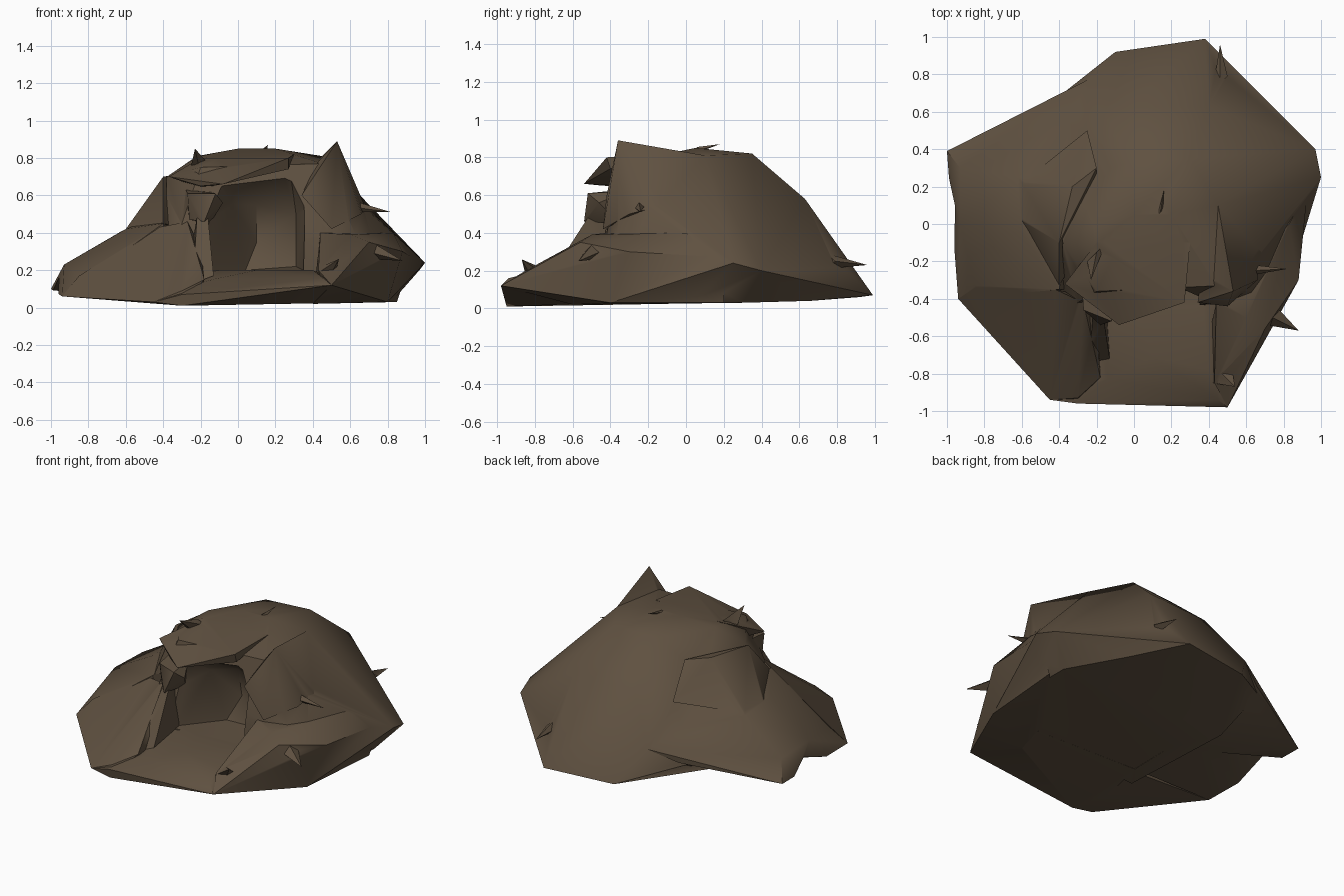
import bpy, bmesh, math

rock = bpy.data.materials.new("brown_rock")
rock.diffuse_color = (0.115, 0.082, 0.052, 1)


def hull(name, pts):
    """Faceted boulder: convex hull round a few corner points."""
    bm = bmesh.new()
    for p in pts:
        bm.verts.new(p)
    res = bmesh.ops.convex_hull(bm, input=bm.verts)
    junk = {g for g in res["geom_interior"] + res["geom_unused"] if isinstance(g, bmesh.types.BMVert)}
    bmesh.ops.delete(bm, geom=list(junk), context='VERTS')
    bmesh.ops.recalc_face_normals(bm, faces=bm.faces)
    me = bpy.data.meshes.new(name)
    bm.to_mesh(me)
    bm.free()
    me.materials.append(rock)
    ob = bpy.data.objects.new(name, me)
    bpy.context.collection.objects.link(ob)
    return ob


def combine(target, other, op):
    """Apply a boolean and discard the operand."""
    m = target.modifiers.new("bool", 'BOOLEAN')
    m.operation, m.object, m.solver = op, other, 'EXACT'
    bpy.context.view_layer.objects.active = target
    bpy.ops.object.modifier_apply(modifier=m.name)
    bpy.data.objects.remove(other)


# main dome
mound = hull("cave_mound", [
    (-.1, .92, .06), (.38, .99, .07), (.97, .4, .2), (1, .25, .24), (.82, 0, .03), (.8, -.4, .03),
    (.82, .3, .03), (.6, .66, .04), (-.4, -.5, .02), (-.45, .3, .03), (-.48, .62, .19),
    (-.25, .77, .28), (.4, .63, .58), (-.05, .62, .56),
    (.82, .1, .41), (.67, -.2, .54), (-.22, 0, .81), (0, .05, .85), (.2, .05, .85),
    (.45, .1, .81), (.3, .35, .82), (-.02, .33, .81), (-.38, -.1, .7), (-.2, -.36, .75),
    (.45, -.33, .77), (.48, -.42, .4), (-.3, -.42, .45)])

# left flank, the hollow under it and the shoulder above it
combine(mound, hull("left_flank", [
    (-1, .39, .1), (-.93, .3, .22), (-.94, -.4, .06), (-.93, 0, .23), (-.85, -.33, .17),
    (-.62, .25, .41), (-.6, -.05, .42), (-.4, -.35, .45), (-.4, .1, .5), (-.3, .3, .52),
    (-.42, .68, .2), (-.25, .77, .28), (-.3, -.35, .02), (-.3, .2, .03)]), 'UNION')
combine(mound, hull("flank_undercut", [
    (-1.05, .34, .06), (-1.05, -.36, .02), (-1.05, .1, .19), (-.5, .1, .02),
    (-1.05, .32, -.1), (-1.05, -.36, -.1), (-.5, .1, -.1)]), 'DIFFERENCE')
combine(mound, hull("left_shoulder", [
    (-.6, .02, .42), (-.6, .22, .41), (-.4, -.1, .7), (-.33, .2, .71), (-.25, .5, .5),
    (-.4, -.33, .45), (-.2, 0, .4), (-.2, .3, .7)]), 'UNION')

# front left slope
combine(mound, hull("front_left_slope", [
    (-.94, -.4, .06), (-.85, -.34, .17), (-.45, -.94, .03), (-.3, -.93, .09), (-.18, -.82, .15),
    (-.3, -.95, .01), (-.27, -.42, .46), (-.42, -.35, .43), (-.2, -.4, .03), (-.2, -.5, .32)]), 'UNION')

# front right flank
combine(mound, hull("front_right_flank", [
    (.5, -.98, .12), (.43, -.85, .2), (.7, -.56, .35), (.6, -.5, .39),
    (.88, -.3, .3), (.8, -.4, .03), (.93, .2, .27), (.85, .2, .03), (.5, -.2, .03), (.4, -.6, .02),
    (.44, -.42, .4), (.83, 0, .4)]), 'UNION')

# hollow of the cave
combine(mound, hull("cave_cutter", [
    (-.17, -1.1, .2), (-.19, -1.1, .45), (-.1, -1.1, .64), (.27, -1.1, .78), (.34, -1.1, .6),
    (.34, -1.1, .22), (-.18, -.45, .2), (-.18, -.45, .5), (-.1, -.4, .66), (.28, -.4, .72),
    (.36, -.42, .55), (.35, -.42, .2), (.04, -.18, .2), (.1, -.1, .35), (.31, -.2, .22),
    (.31, -.2, .5), (.1, -.14, .55), (-.03, -.25, .55)]), 'DIFFERENCE')

# front sill
combine(mound, hull("front_sill", [
    (-.45, -.94, .03), (-.3, -.96, .07), (-.3, -.95, .01), (.5, -.98, .12), (.45, -.94, .16),
    (-.14, -.83, .15), (.1, -.71, .2), (.4, -.78, .2), (.8, -.4, .03), (-.3, -.35, .02),
    (-.15, -.4, .2), (.4, -.4, .2)]), 'UNION')

# overhanging slab, door post and peak
combine(mound, hull("overhang", [
    (-.37, -.32, .7), (-.2, -.44, .65), (-.08, -.54, .66), (.27, -.42, .8), (.27, -.4, .74),
    (-.2, -.1, .8), (.3, -.1, .82), (-.2, -.2, .64)]), 'UNION')
combine(mound, hull("left_post_head", [
    (-.27, -.46, .61), (-.12, -.52, .61), (-.08, -.46, .56), (-.18, -.54, .46), (-.26, -.45, .47),
    (-.28, -.32, .63), (-.15, -.32, .62), (-.15, -.35, .45)]), 'UNION')
combine(mound, hull("left_post", [
    (-.22, -.5, .48), (-.16, -.52, .48), (-.24, -.74, .13), (-.13, -.72, .17),
    (-.15, -.42, .2), (-.28, -.4, .15), (-.2, -.38, .5)]), 'UNION')
combine(mound, hull("right_peak", [
    (.53, -.36, .89), (.42, -.3, .77), (.59, -.33, .66), (.45, .1, .81), (.68, -.15, .54),
    (.66, -.3, .5), (.34, -.42, .6), (.5, -.44, .42), (.4, 0, .7)]), 'UNION')


def shard(tip, root, w):
    """Thin splinter from a root in the rock to a tip."""
    x, y, z = root
    return hull("rock_splinter", [tip, (x - w, y - w, z), (x + w, y + w, z), (x, y, z + w), (x, y, z - w)])


# rock splinters
for tip, root, w in [((.88, -.57, .25), (.7, -.48, .31), .05), ((.82, -.24, .51), (.62, -.25, .54), .03),
                     ((.46, .96, .23), (.46, .75, .25), .04), ((.16, .18, .87), (.14, .06, .84), .015),
                     ((.54, -.87, .26), (.47, -.8, .18), .05), ((-.23, -.3, .85), (-.2, -.15, .76), .05)]:
    combine(mound, shard(tip, root, w), 'UNION')

bpy.ops.object.select_all(action='DESELECT')
mound.select_set(True)
bpy.context.view_layer.objects.active = mound
bpy.ops.object.shade_smooth_by_angle(angle=math.radians(40))
